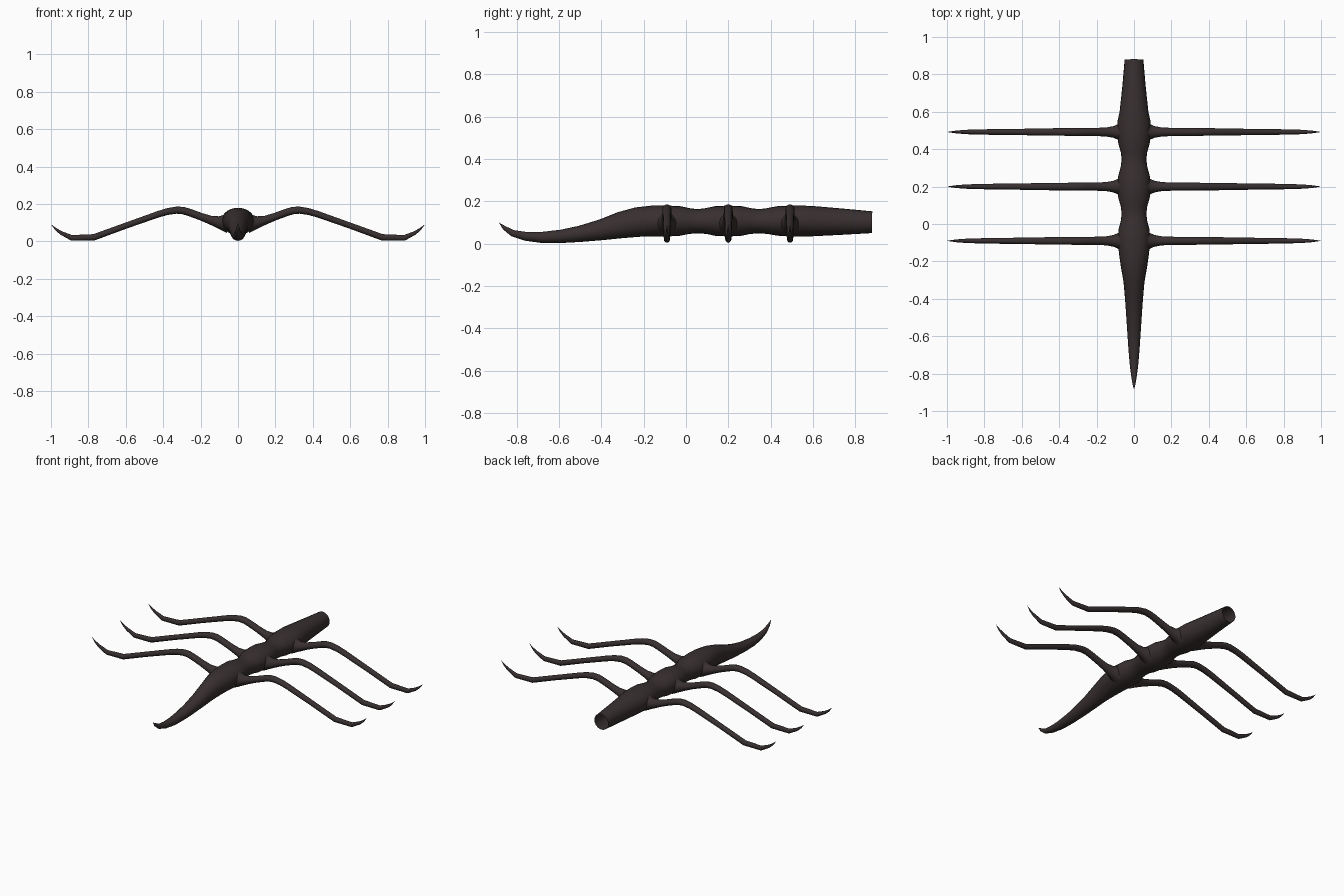
import bpy, bmesh, math
from mathutils import Vector

hide = bpy.data.materials.new("dark_brown")
hide.diffuse_color = (0.04, 0.029, 0.029, 1)


def loft(name, stations, side, sides=16):
    """Skin ellipses along a path. Station: (centre, half width along side, half height)."""
    bm = bmesh.new()
    centres = [Vector(s[0]) for s in stations]
    side = Vector(side)
    rings = []
    for i, (c, w, h) in enumerate(stations):
        c = centres[i]
        tangent = (centres[min(i + 1, len(centres) - 1)] - centres[max(i - 1, 0)]).normalized()
        up = side.cross(tangent).normalized()
        if w == 0:
            rings.append([bm.verts.new(c)])
            continue
        rings.append([bm.verts.new(c + side * w * math.cos(a) + up * h * math.sin(a))
                      for a in (2 * math.pi * k / sides for k in range(sides))])
    for r0, r1 in zip(rings, rings[1:]):
        for k in range(sides):
            j = (k + 1) % sides
            if len(r1) == 1:
                bm.faces.new((r0[k], r0[j], r1[0]))
            else:
                bm.faces.new((r0[k], r0[j], r1[j], r1[k]))
    bmesh.ops.recalc_face_normals(bm, faces=bm.faces)
    # Open tubes: make sure the skin faces outward
    f = bm.faces[0]
    if f.normal.dot(f.calc_center_median() - (centres[0] + centres[1]) / 2) < 0:
        bmesh.ops.reverse_faces(bm, faces=bm.faces)
    mesh = bpy.data.meshes.new(name)
    bm.to_mesh(mesh)
    bm.free()
    mesh.materials.append(hide)
    mesh.polygons.foreach_set("use_smooth", [True] * len(mesh.polygons))
    obj = bpy.data.objects.new(name, mesh)
    bpy.context.collection.objects.link(obj)
    return obj


# Body: open at the back, three bulges, drooping pointed front (y, bottom, top, half width)
profile = [
    (0.88, 0.05, 0.153, 0.05), (0.74, 0.042, 0.166, 0.062), (0.6, 0.035, 0.178, 0.077),
    (0.55, 0.035, 0.18, 0.088), (0.49, 0.034, 0.18, 0.09), (0.43, 0.038, 0.177, 0.084),
    (0.385, 0.046, 0.168, 0.071), (0.345, 0.049, 0.163, 0.066), (0.305, 0.046, 0.168, 0.071),
    (0.26, 0.037, 0.178, 0.084), (0.2, 0.034, 0.18, 0.09), (0.14, 0.037, 0.178, 0.084),
    (0.095, 0.046, 0.168, 0.071), (0.055, 0.049, 0.163, 0.066), (0.015, 0.046, 0.168, 0.071),
    (-0.03, 0.037, 0.178, 0.083), (-0.09, 0.034, 0.18, 0.087), (-0.16, 0.035, 0.18, 0.08),
    (-0.23, 0.032, 0.172, 0.07), (-0.31, 0.025, 0.15, 0.056), (-0.4, 0.016, 0.115, 0.048),
    (-0.5, 0.008, 0.085, 0.041), (-0.59, 0.003, 0.066, 0.035), (-0.68, 0.003, 0.056, 0.029),
    (-0.76, 0.014, 0.056, 0.022), (-0.82, 0.034, 0.065, 0.014), (-0.86, 0.066, 0.085, 0.007),
    (-0.885, 0.1, 0.1, 0)]
loft("body", [((0, y, (b + t) / 2), w, (t - b) / 2) for y, b, t, w in profile], (1, 0, 0), 20)

# Legs: flared root, raised knee, flat foot, upturned claw (x, z, half width, half height)
leg = [(0.06, 0.1, 0.055, 0.055), (0.085, 0.1, 0.042, 0.04), (0.11, 0.104, 0.031, 0.031),
       (0.15, 0.115, 0.024, 0.023), (0.2, 0.133, 0.022, 0.02), (0.26, 0.155, 0.021, 0.02),
       (0.295, 0.165, 0.021, 0.02), (0.33, 0.167, 0.021, 0.019), (0.38, 0.159, 0.02, 0.018),
       (0.43, 0.144, 0.02, 0.017), (0.6, 0.084, 0.017, 0.016), (0.77, 0.022, 0.015, 0.017),
       (0.89, 0.019, 0.012, 0.015), (0.945, 0.045, 0.008, 0.01), (0.975, 0.066, 0.004, 0.006),
       (1.0, 0.092, 0, 0)]
for row, y in (("front", -0.09), ("middle", 0.2), ("rear", 0.492)):
    for label, s in (("left", -1), ("right", 1)):
        loft(f"{row}_{label}_leg", [((s * x, y, z), w, h) for x, z, w, h in leg], (0, 1, 0), 12)
